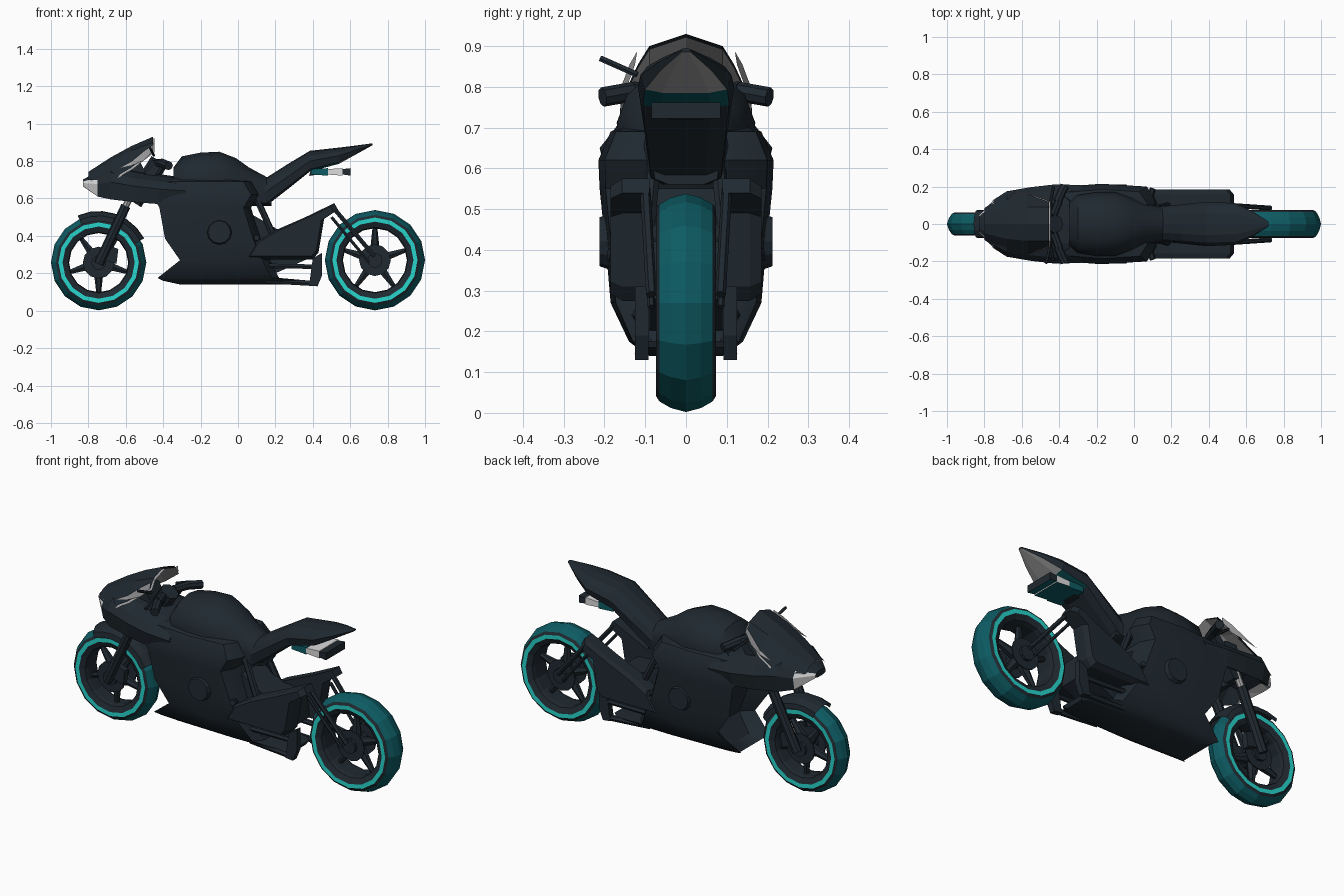
import bpy, bmesh, math
from mathutils import Vector

if "Cube" in bpy.data.objects:
    bpy.data.objects.remove(bpy.data.objects["Cube"])


def material(name, rgb):
    m = bpy.data.materials.new(name)
    m.diffuse_color = (*rgb, 1)
    m.use_nodes = True
    m.node_tree.nodes["Principled BSDF"].inputs["Base Color"].default_value = m.diffuse_color
    return m


DARK = material("dark slate", (0.014, 0.022, 0.03))
TEAL = material("deep teal", (0.004, 0.105, 0.125))
BRIGHT = material("bright turquoise", (0.02, 0.66, 0.6))
LIGHT = material("light grey", (0.72, 0.72, 0.73))
GREY = material("mid grey", (0.37, 0.37, 0.38))


def finish(name, bm, mats, rule=None, smooth=False):
    bmesh.ops.remove_doubles(bm, verts=bm.verts, dist=0.0005)
    bmesh.ops.recalc_face_normals(bm, faces=bm.faces)
    if rule:
        for f in bm.faces:
            f.material_index = rule(f.calc_center_median(), f.normal)
    me = bpy.data.meshes.new(name)
    bm.to_mesh(me)
    bm.free()
    for m in mats:
        me.materials.append(m)
    ob = bpy.data.objects.new(name, me)
    bpy.context.collection.objects.link(ob)
    if smooth:
        bpy.ops.object.select_all(action='DESELECT')
        ob.select_set(True)
        bpy.context.view_layer.objects.active = ob
        bpy.ops.object.shade_smooth_by_angle(angle=math.radians(35))
    return ob


def loft(name, rings, mats, rule=None, smooth=False, closed=True):
    bm = bmesh.new()
    rows = [[bm.verts.new(p) for p in r] for r in rings]
    n = len(rows[0])
    for a, b in zip(rows, rows[1:]):
        for i in range(n if closed else n - 1):
            j = (i + 1) % n
            bm.faces.new((a[i], a[j], b[j], b[i]))
    if closed:
        bm.faces.new(rows[0])
        bm.faces.new(rows[-1])
    return finish(name, bm, mats, rule, smooth)


def section(x, top, bottom, w, hollow=0.0):
    """Mirrored cross-section across the bike at x; hollow raises the underside."""
    h = top - bottom
    half = [(w * .5, top - h * .06), (w * .85, top - h * .25), (w, bottom + h * .5),
            (w * .9, bottom + h * .1 * (hollow == 0)), (w * .5, bottom + h * hollow)]
    return ([(x, 0, top)] + [(x, y, z) for y, z in half]
            + [(x, -y, z) for y, z in reversed(half)])


def slab(z, xf, xr, w, recess):
    """Mirrored horizontal outline at height z, front recessed between the side panels."""
    half = [(xf + recess, w * .6), (xf, w * .9), (xf * .5 + xr * .5, w), (xr - .04, w * .93), (xr, w * .6)]
    return [(x, y, z) for x, y in half] + [(x, -y, z) for x, y in reversed(half)]


def tube(name, a, b, r, mat, sides=8, r2=None):
    a, b = Vector(a), Vector(b)
    q = (b - a).to_track_quat('Z', 'Y')
    rings = [[c + q @ Vector((rr * math.cos(t), rr * math.sin(t), 0))
              for t in (2 * math.pi * i / sides for i in range(sides))]
             for c, rr in ((a, r), (b, r2 or r))]
    return loft(name, rings, [mat])


def prism(name, pts, y0, y1, mats, rule=None, inset=0):
    c = sum((Vector(p) for p in pts), Vector((0, 0))) / len(pts)
    outer = [Vector(p).lerp(c, inset) for p in pts]
    ym = y0 + (y1 - y0) * .7
    rings = [[(x, y0, z) for x, z in pts], [(x, ym, z) for x, z in pts], [(x, y1, z) for x, z in outer]]
    return loft(name, rings, mats, rule)


def lathe(name, prof, cx, cz, a0, a1, steps, mats, rule=None, ring=True):
    """Turn an (r, y) profile about the wheel axle."""
    bm = bmesh.new()
    rows = []
    for i in range(steps + 1):
        t = math.radians(a0 + (a1 - a0) * i / steps)
        rows.append([bm.verts.new((cx + r * math.cos(t), y, cz + r * math.sin(t))) for r, y in prof])
    n = len(prof)
    for a, b in zip(rows, rows[1:]):
        for k in range(n if ring else n - 1):
            bm.faces.new((a[k], a[(k + 1) % n], b[(k + 1) % n], b[k]))
    return finish(name, bm, mats, rule)


SIDES = ((-1, "left"), (1, "right"))

# wheels: tyre, hub, discs, spokes
for tag, cx, R, w in (("front", -.745, .255, .062), ("rear", .732, .268, .074)):
    cz = R + .002
    half = [(R - .01, w * .5), (R - .026, w * .88), (R - .040, w), (R - .062, w * .99),
            (R - .092, w * .8), (R - .097, w * .5)]
    prof = [(R, 0)] + half + [(r, -y) for r, y in reversed(half)]

    def paint(c, n, cx=cx, cz=cz, R=R):
        r = math.hypot(c.x - cx, c.z - cz) / .981
        return 0 if r > R - .027 else 2 if r > R - .04 else 1 if r > R - .06 else 2
    lathe(tag + "_tyre", prof, cx, cz, 0, 360, 16, [TEAL, BRIGHT, DARK], paint)
    tube(tag + "_hub", (cx, -.07, cz), (cx, .07, cz), .04, DARK, 10)
    for s, side in SIDES:
        tube(f"{tag}_{side}_brake_disc", (cx, s * .048, cz), (cx, s * .054, cz), .085, DARK, 12)
    for k in range(5):
        t = math.radians(90 + 72 * k + (36 if tag == "front" else 0))
        d = Vector((math.cos(t), 0, math.sin(t)))
        c = Vector((cx, 0, cz))
        tube(f"{tag}_spoke_{k + 1}", c + d * .03, c + d * (R - .085), .028, DARK, 6, .012)

# front fender hugging the tyre
fp = [(.222, -.075), (.25, -.07), (.272, -.035), (.276, 0), (.272, .035), (.25, .07), (.222, .075)]
lathe("front_fender", fp, -.745, .257, 28, 114, 6, [DARK], None, False)

# main fairing body, stacked by height
loft("fairing_body", [slab(*r) for r in (
    (.14, -.31, .38, .09, 0), (.16, -.40, .39, .12, 0), (.175, -.43, .22, .14, .1), (.27, -.31, .17, .185, .06),
    (.385, -.39, .12, .195, .1), (.55, -.42, .07, .212, .1), (.62, -.46, .11, .215, .1),
    (.69, -.40, .07, .185, .05), (.71, -.34, -.1, .14, 0))], [DARK], smooth=True)

# nose cowl, hollow below, with headlights at its tip
loft("nose_cowl", [section(*r) for r in (
    (-.83, .70, .665, .045, 0), (-.75, .745, .61, .13, .3), (-.68, .78, .595, .175, .45),
    (-.55, .75, .58, .197, .4), (-.42, .73, .57, .212, .3), (-.28, .71, .57, .208, 0))], [DARK, LIGHT],
    lambda c, n: 1 if c.x < -.77 and c.z < .70 and n.x > -.95 else 0)

# windscreen shell with a grey inner face
rows = ((-.80, .742, .05, .73, .085, .70), (-.68, .82, .08, .80, .165, .70),
        (-.57, .88, .09, .855, .16, .765), (-.455, .93, .09, .90, .118, .855))


def screen(dx, dz):
    return [[(x + dx, y, z + dz) for y, z in ((-c, d), (-a, b), (0, t), (a, b), (c, d))]
            for x, t, a, b, c, d in rows]


loft("windscreen", screen(0, 0), [DARK], closed=False)
loft("windscreen_lining", screen(.008, -.008), [GREY], closed=False)
prism("instrument_cluster", [(-.62, .73), (-.6, .81), (-.53, .81), (-.49, .73)], -.06, .06, [DARK])

# fuel tank
loft("fuel_tank", [section(*r) for r in (
    (-.345, .765, .62, .12), (-.30, .825, .60, .155), (-.20, .845, .58, .17), (-.10, .85, .57, .17),
    (-.01, .815, .56, .14), (.06, .765, .56, .11), (.18, .70, .56, .085))], [DARK], smooth=True)


# seat and tail, teal and grey underneath
def tail_paint(c, n):
    return 0 if n.z > -.45 or c.x < .36 else 1 if c.x < .47 else 2


loft("seat_tail", [section(*r) for r in (
    (.09, .72, .57, .085), (.15, .71, .56, .095), (.26, .78, .645, .105), (.385, .855, .745, .118),
    (.54, .872, .785, .112), (.63, .883, .835, .07), (.72, .895, .885, .012))], [DARK, TEAL, GREY], tail_paint)

# under-tail light, banded along its length, teal below
for nm, x0, x1, m in (("front", .39, .48, TEAL), ("middle", .48, .56, LIGHT), ("end", .56, .602, DARK)):
    prism("tail_light_" + nm, [(x0, .728), (x0, .757), (x1, .762), (x1, .722)], -.085, .085,
          [m, TEAL], lambda c, n: int(n.z < -.8))
prism("tail_bracket", [(.38, .72), (.40, .79), (.46, .79), (.44, .73)], -.04, .04, [DARK])

# engine between the fairings
prism("engine_block", [(0, .2), (0, .55), (.1, .5), (.22, .43), (.36, .42), (.38, .28), (.2, .2)],
      -.09, .09, [DARK])

# paired parts
for s, side in SIDES:
    # upswept silencer
    prism(side + "_silencer", [(.03, .275), (.08, .36), (.2, .43), (.36, .50), (.515, .575),
                               (.535, .54), (.46, .49), (.43, .31), (.40, .275)],
          s * .09, s * .185, [DARK], inset=.12)
    # lower rear frame rails and end plate
    tube(side + "_lower_rail", (.15, s * .10, .16), (.42, s * .11, .145), .016, DARK, 6)
    tube(side + "_upper_rail", (.15, s * .12, .24), (.42, s * .11, .235), .014, DARK, 6)
    prism(side + "_rail_plate", [(.38, .135), (.40, .28), (.45, .31), (.45, .19), (.425, .13)],
          s * .092, s * .125, [DARK])
    # seat strut and rear wheel struts
    tube(side + "_seat_strut", (.10, s * .08, .60), (.19, s * .10, .40), .018, DARK, 6)
    tube(side + "_rear_strut_upper", (.51, s * .10, .55), (.73, s * .085, .29), .013, DARK, 6)
    tube(side + "_rear_strut_lower", (.50, s * .10, .50), (.70, s * .085, .26), .009, DARK, 6)
    # front fork: grey stanchion, dark lower leg, caliper
    tube(side + "_fork_stanchion", (-.56, s * .095, .64), (-.62, s * .095, .52), .018, GREY)
    tube(side + "_fork_leg", (-.60, s * .095, .56), (-.745, s * .085, .25), .026, DARK)
    prism(side + "_brake_caliper", [(-.71, .27), (-.69, .35), (-.64, .33), (-.65, .25)],
          s * .05, s * .085, [DARK])
    # handlebar, grip and lever
    tube(side + "_handlebar", (-.43, s * .05, .79), (-.40, s * .13, .79), .022, DARK)
    tube(side + "_grip", (-.41, s * .12, .79), (-.37, s * .205, .775), .024, DARK)
    tube(side + "_lever", (-.45, s * .10, .80), (-.43, s * .20, .775), .008, DARK, 6)
    # grey strip under the screen edge
    strip = ((-.635, .160, .733, .73), (-.57, .157, .768, .745), (-.50, .135, .826, .775), (-.455, .117, .857, .825))
    loft(side + "_screen_strip", [[(x, s * (y + .003), zt + .03), (x, s * (y + .008), zb + .03)]
                                  for x, y, zt, zb in strip], [GREY], closed=False)
    # engine side cover
    tube(side + "_engine_cover", (-.10, s * .17, .42), (-.10, s * .212, .42), .075, DARK, 12, .06)
    # foot rest
    tube(side + "_foot_rest", (.08, s * .12, .38), (.10, s * .19, .39), .016, DARK, 6)

# small raised stalk on the left bar
tube("left_stalk", (-.45, -.12, .83), (-.47, -.21, .87), .008, DARK, 6)
# steering head
tube("steering_head", (-.42, 0, .80), (-.56, 0, .58), .05, DARK)
prism("fork_yoke", [(-.60, .60), (-.56, .66), (-.44, .80), (-.42, .76), (-.54, .58)], -.11, .11, [DARK])
